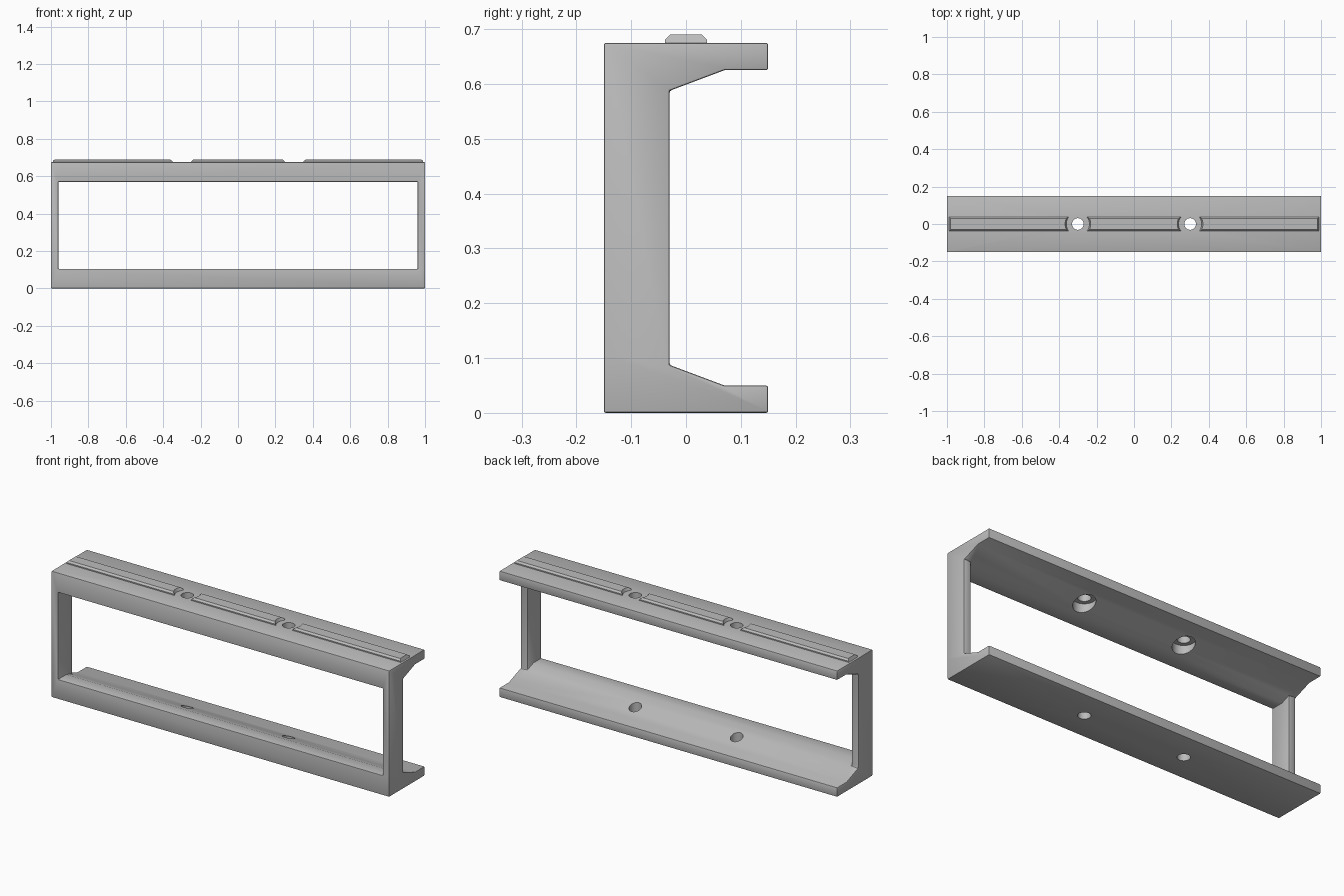
import bpy, bmesh
from mathutils import Vector

cube = bpy.data.objects.get("Cube")
if cube:
    bpy.data.objects.remove(cube)

HEIGHT = 0.675
HOLES = (-0.3, 0.3)

grey = bpy.data.materials.new("plain_grey")
grey.use_nodes = True
colour = (0.5, 0.5, 0.5, 1)
grey.diffuse_color = colour
grey.node_tree.nodes["Principled BSDF"].inputs["Base Color"].default_value = colour


def add_object(name, bm):
    mesh = bpy.data.meshes.new(name)
    bm.to_mesh(mesh)
    bm.free()
    mesh.materials.append(grey)
    obj = bpy.data.objects.new(name, mesh)
    bpy.context.collection.objects.link(obj)
    return obj


def solid(name, pieces):
    """Join prisms along x, dropping the faces where two prisms touch."""
    faces = {}
    for section, x0, x1 in pieces:
        a = [(x0, y, z) for y, z in section]
        b = [(x1, y, z) for y, z in section]
        loops = [a, b]
        for i in range(len(section)):
            j = (i + 1) % len(section)
            loops.append([a[i], a[j], b[j], b[i]])
        for loop in loops:
            loop = [tuple(round(c, 5) for c in p) for p in loop]
            key = frozenset(loop)
            if key in faces:
                del faces[key]
            else:
                faces[key] = loop
    bm = bmesh.new()
    verts = {}
    for loop in faces.values():
        for p in loop:
            if p not in verts:
                verts[p] = bm.verts.new(p)
        bm.faces.new([verts[p] for p in loop])
    bmesh.ops.recalc_face_normals(bm, faces=bm.faces[:])
    bmesh.ops.dissolve_limit(bm, angle_limit=0.01, verts=bm.verts[:], edges=bm.edges[:])
    bmesh.ops.recalc_face_normals(bm, faces=bm.faces[:])
    return add_object(name, bm)


def cutter(name, x, r0, r1, z0, z1):
    bm = bmesh.new()
    bmesh.ops.create_cone(bm, cap_ends=True, segments=48, radius1=r0, radius2=r1, depth=z1 - z0)
    bmesh.ops.translate(bm, verts=bm.verts[:], vec=Vector((x, 0, (z0 + z1) / 2)))
    obj = add_object(name, bm)
    obj.hide_render = True
    return obj


def apply_all(obj):
    bpy.ops.object.select_all(action="DESELECT")
    obj.select_set(True)
    bpy.context.view_layer.objects.active = obj
    for mod in list(obj.modifiers):
        bpy.ops.object.modifier_apply(modifier=mod.name)


def cut(obj, tools):
    for tool in tools:
        mod = obj.modifiers.new("cut", "BOOLEAN")
        mod.operation = "DIFFERENCE"
        mod.solver = "EXACT"
        mod.object = tool
    apply_all(obj)
    for tool in tools:
        bpy.data.objects.remove(tool)


def flip(section):
    return [(y, HEIGHT - z) for y, z in section]


# Rails with sloping inner faces, joined by a post at each end
slope = [(-0.03, 0.0875), (-0.08, 0.105), (-0.15, 0.105)]
rail = [(-0.15, 0), (0.15, 0), (0.15, 0.05), (0.07, 0.05)] + slope
post = slope + flip(slope)[::-1]
stations = [-1, -0.96, 0.96, 1]
pieces = []
for i, (x0, x1) in enumerate(zip(stations, stations[1:])):
    pieces += [(rail, x0, x1), (flip(rail), x0, x1)]
    if i != 1:
        pieces.append((post, x0, x1))
frame = solid("channel_frame", pieces)

# Softened edges
bevel = frame.modifiers.new("soft_edges", "BEVEL")
bevel.width = 0.004
bevel.segments = 2
bevel.limit_method = "ANGLE"
bevel.angle_limit = 0.6
apply_all(frame)

# Screw holes through both rails, with a counterbore under the top rail
tools = []
for x in HOLES:
    tools.append(cutter("hole_cutter", x, 0.031, 0.031, -0.1, 0.8))
    tools.append(cutter("counterbore_cutter", x, 0.054, 0.054, 0.4, 0.628))
cut(frame, tools)

# Raised chamfered ridge on top, split around the holes
half = [(0.038, 0.67), (0.038, 0.681), (0.029, 0.69)]
ridge_section = half + [(-y, z) for y, z in half[::-1]]
ridge = solid("top_ridge", [(ridge_section, -0.99, 0.99)])
for v in ridge.data.vertices:
    if v.co.z > 0.685:
        v.co.x *= 0.99
cut(ridge, [cutter("gap_cutter", x, 0.055, 0.073, 0.66, 0.70) for x in HOLES])

for obj in (frame, ridge):
    bpy.ops.object.select_all(action="DESELECT")
    obj.select_set(True)
    bpy.context.view_layer.objects.active = obj
    bpy.ops.object.shade_smooth_by_angle(angle=0.5)
